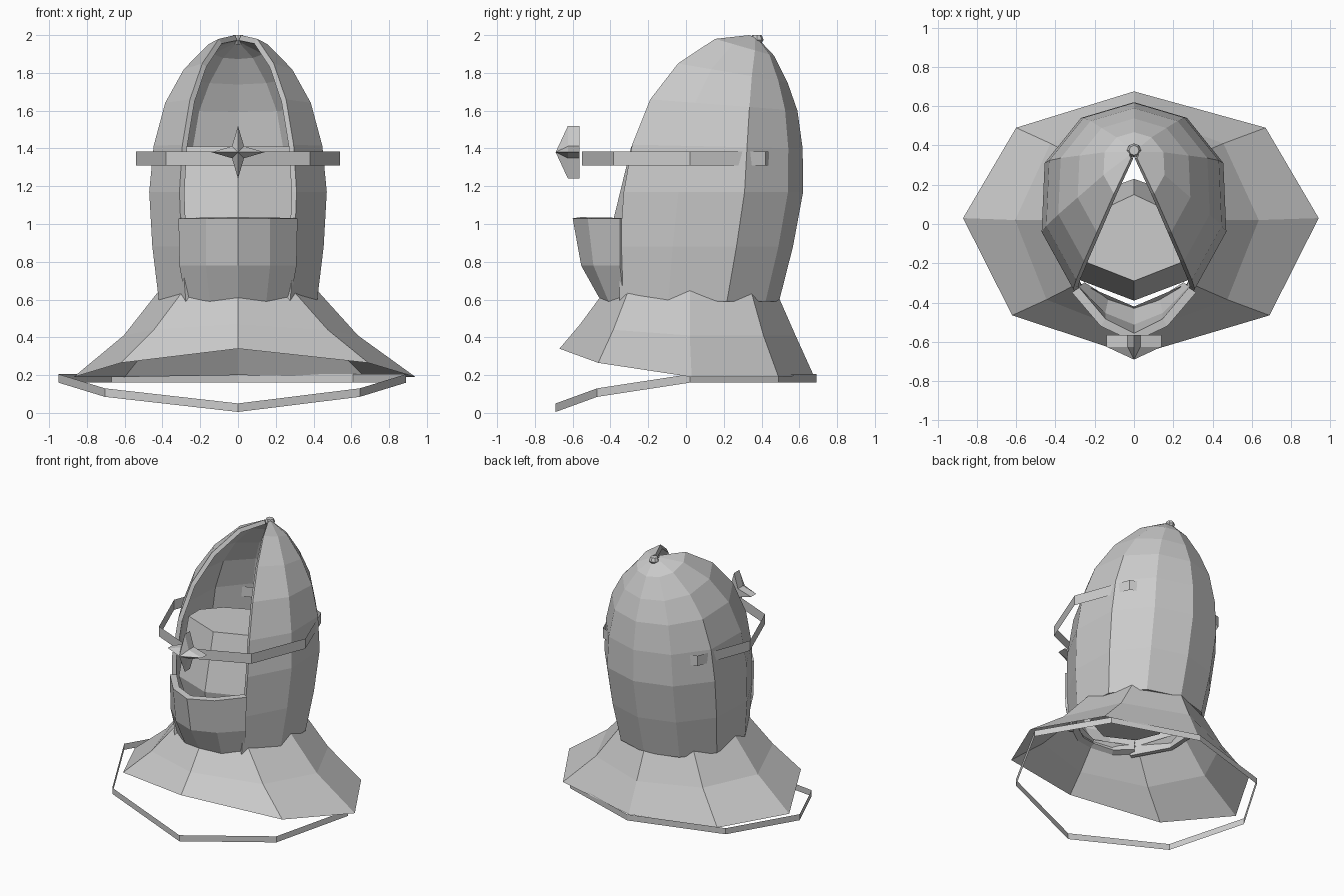
import bpy, bmesh, math

if "Cube" in bpy.data.objects:
    bpy.data.objects.remove(bpy.data.objects["Cube"])

grey = bpy.data.materials.new("cloth_grey")
grey.diffuse_color = (0.6, 0.6, 0.6, 1)
grey.use_nodes = True
grey.node_tree.nodes["Principled BSDF"].inputs["Base Color"].default_value = grey.diffuse_color


def make(name, verts, faces, thickness=0):
    """Mesh object with consistent normals and optional inward thickness."""
    me = bpy.data.meshes.new(name)
    me.from_pydata(verts, [], faces)
    bm = bmesh.new()
    bm.from_mesh(me)
    bmesh.ops.remove_doubles(bm, verts=bm.verts, dist=0.0005)
    bmesh.ops.recalc_face_normals(bm, faces=bm.faces)
    bm.to_mesh(me)
    bm.free()
    me.materials.append(grey)
    ob = bpy.data.objects.new(name, me)
    bpy.context.collection.objects.link(ob)
    if thickness:
        mod = ob.modifiers.new("thickness", 'SOLIDIFY')
        mod.thickness = thickness
        mod.offset = -1
    return ob


def loft(name, rows, closed=True, cap_bottom=False, cap_top=False, thickness=0):
    """Join equally long rows of points with quads."""
    n = len(rows[0])
    verts = [p for r in rows for p in r]
    faces = []
    for k in range(len(rows) - 1):
        for i in range(n if closed else n - 1):
            j = (i + 1) % n
            faces.append((k * n + i, k * n + j, (k + 1) * n + j, (k + 1) * n + i))
    if cap_bottom:
        faces.append(tuple(range(n)))
    if cap_top:
        faces.append(tuple(range((len(rows) - 1) * n, len(rows) * n)))
    return make(name, verts, faces, thickness)


def mirrored(half):
    """Complete a half outline that runs from one end to the x = 0 point."""
    return half + [(-p[0],) + tuple(p[1:]) for p in reversed(half[:-1])]


def octagon(front, diag, side, back_diag, back, dx=0):
    """Eight (x, y, z) points; front and back lie on the centre line."""
    right = [diag, side, back_diag]
    pts = [(0, *front)] + right + [(0, *back)] + [(-p[0], p[1], p[2]) for p in reversed(right)]
    return [(p[0] + (dx if p[0] else 0), p[1], p[2]) for p in pts]


# hood: open-fronted outline, shrinking toward a pointed peak set at the back
outline = mirrored([(0.31, -0.70), (0.47, -0.41), (0.455, -0.06), (0.27, 0.17), (0, 0.25)])
hood_rows = [  # scale, centre y, height, extra height toward the front
    (0.89, 0.27, 0.59, 0.0), (0.965, 0.325, 0.88, 0.0), (1.0, 0.37, 1.17, 0.0),
    (0.95, 0.38, 1.40, 0.02), (0.82, 0.385, 1.60, 0.06), (0.61, 0.385, 1.75, 0.10),
    (0.33, 0.385, 1.89, 0.09), (0.05, 0.37, 1.98, 0.02)]
rows = []
for s, cy, z, tilt in hood_rows:
    rows.append([(x * s, y * s + cy, z + tilt * (0.25 - y) / 0.95) for x, y in outline])
loft("hood", rows, closed=False, thickness=0.03)

# small knob closing the peak
ring = [(math.cos(a * math.pi / 4), math.sin(a * math.pi / 4)) for a in range(8)]
loft("peak_knob", [[(x * r, 0.375 + y * r, z) for x, y in ring]
                   for r, z in ((0.02, 1.95), (0.036, 1.975), (0.025, 2.0))],
     cap_bottom=True, cap_top=True)

# head: simple faceted block inside the hood
loft("head", [
    octagon((-0.32, 0.64), (0.2, -0.22, 0.64), (0.27, -0.05, 0.64), (0.18, 0.12, 0.64), (0.19, 0.64)),
    octagon((-0.39, 1.0), (0.29, -0.28, 1.0), (0.33, -0.05, 1.0), (0.22, 0.15, 1.0), (0.23, 1.0)),
    octagon((-0.29, 1.41), (0.28, -0.18, 1.41), (0.28, -0.05, 1.41), (0.17, 0.07, 1.41), (0.15, 1.41)),
], cap_bottom=True, cap_top=True)

# mouth guard: curved panel across the lower face
loft("mouth_guard", [
    mirrored([(0.28, -0.33, 0.61), (0.15, -0.41, 0.59), (0, -0.46, 0.61)]),
    mirrored([(0.31, -0.35, 0.78), (0.17, -0.49, 0.78), (0, -0.555, 0.78)]),
    mirrored([(0.315, -0.35, 1.03), (0.17, -0.52, 1.03), (0, -0.60, 1.03)]),
], closed=False, thickness=0.045)

# cape: flared collar over the shoulders, raised at the front
cape = [
    octagon((-0.42, 0.66), (0.28, -0.30, 0.66), (0.40, 0.02, 0.67), (0.29, 0.34, 0.66), (0.47, 0.66)),
    octagon((-0.56, 0.47), (0.46, -0.385, 0.44), (0.62, 0.02, 0.41), (0.44, 0.41, 0.41), (0.58, 0.41)),
    octagon((-0.67, 0.34), (0.655, -0.465, 0.265), (0.905, 0.03, 0.19), (0.635, 0.49, 0.19), (0.675, 0.20)),
]
cape[1] = [(x + (0.015 if x else 0), y, z) for x, y, z in cape[1]]
cape[2] = [(x + (0.035 if x else 0), y, z) for x, y, z in cape[2]]
loft("cape", cape)


def ribbon(name, pts, height):
    """Upright sheet strip around a closed path."""
    return loft(name, [pts, [(x, y, z + height) for x, y, z in pts]])


# circlet around the brow
ribbon("circlet", octagon((-0.55, 1.31), (0.38, -0.385, 1.31), (0.54, 0.02, 1.31),
                          (0.39, 0.42, 1.31), (0.57, 1.31)), 0.075)

# trim hoop under the cape, dipping at the front
ribbon("cape_trim", octagon((-0.69, 0.005), (0.675, -0.47, 0.085), (0.92, 0.02, 0.16),
                            (0.64, 0.49, 0.16), (0.69, 0.16), dx=-0.03), 0.045)

# star: four-pointed plate with a raised centre
star = []
for i in range(8):
    r = 0.14 if i % 2 == 0 else 0.045
    a = i * math.pi / 4
    star.append((r * math.cos(a), r * math.sin(a) + 1.38))
verts = [(x, y, z) for y in (-0.565, -0.625) for x, z in star] + [(0, -0.69, 1.38)]
faces = [tuple(range(8))]
for i in range(8):
    j = (i + 1) % 8
    faces += [(i, j, 8 + j, 8 + i), (8 + i, 8 + j, 16)]
make("star_ornament", verts, faces)
